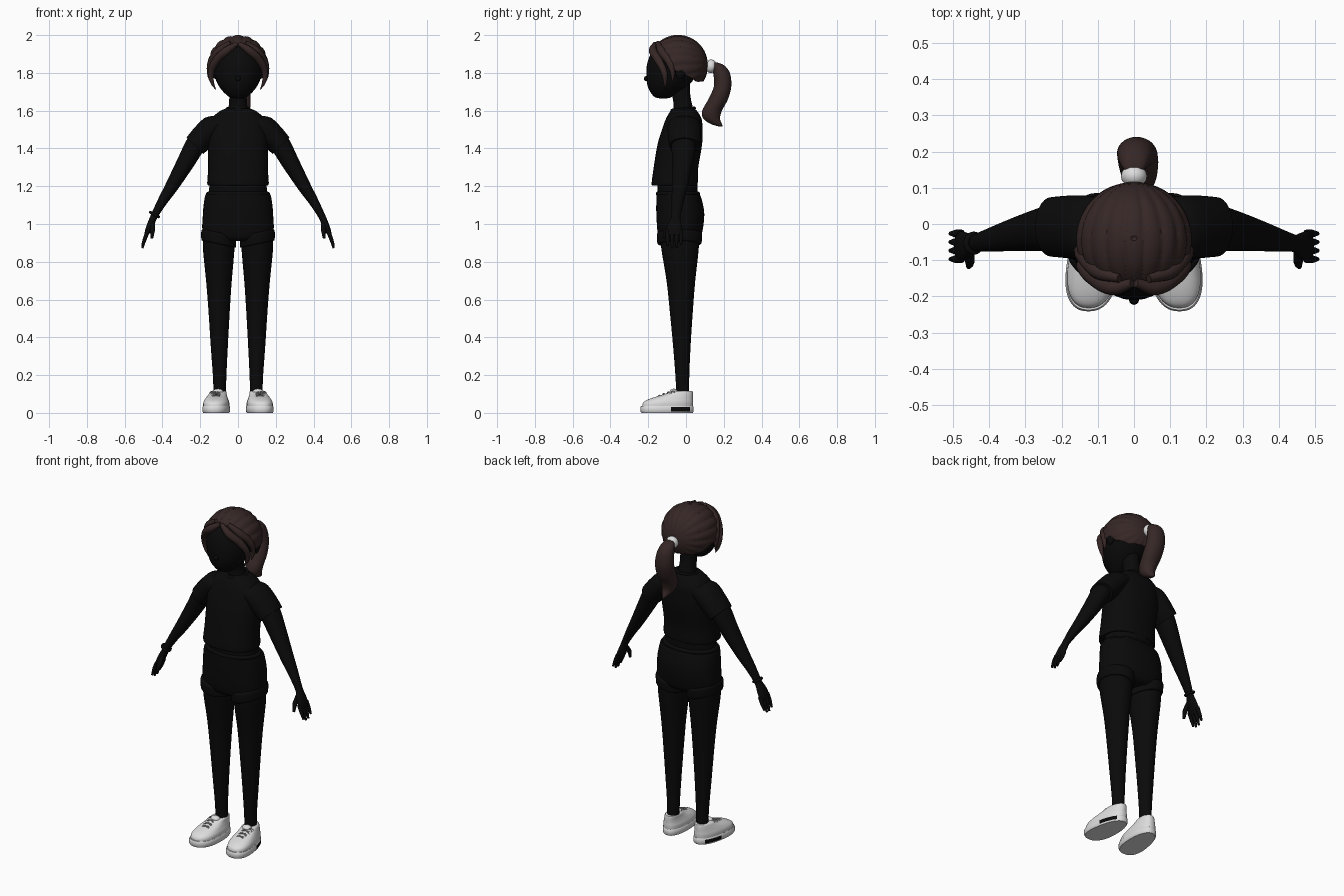
import bpy, bmesh, math
from mathutils import Vector

cube = bpy.data.objects.get("Cube")
if cube:
    bpy.data.objects.remove(cube, do_unlink=True)
made = []


def material(name, rgb):
    m = bpy.data.materials.new(name)
    m.use_nodes = True
    m.diffuse_color = (*rgb, 1)
    bsdf = m.node_tree.nodes["Principled BSDF"]
    bsdf.inputs["Base Color"].default_value = (*rgb, 1)
    bsdf.inputs["Roughness"].default_value = 0.8
    return m


BLACK = material("soft black", (0.003, 0.003, 0.003))
BROWN = material("dark brown hair", (0.036, 0.02, 0.019))
WHITE = material("off white", (0.72, 0.72, 0.72))
GREY = material("lace grey", (0.3, 0.3, 0.3))


def finish(bm, name, *mats):
    bmesh.ops.recalc_face_normals(bm, faces=bm.faces)
    me = bpy.data.meshes.new(name)
    bm.to_mesh(me)
    bm.free()
    ob = bpy.data.objects.new(name, me)
    bpy.context.collection.objects.link(ob)
    for m in mats:
        me.materials.append(m)
    made.append(ob)
    return ob


def catmull(a, b, c, d, t):
    return [0.5 * (2 * q + (r - p) * t + (2 * p - 5 * q + 4 * r - s) * t * t
                   + (3 * q - p - 3 * r + s) * t ** 3) for p, q, r, s in zip(a, b, c, d)]


def loft(name, rows, mat, s=1, u=(1, 0, 0), steps=4, n=28, power=1, taper=0, lean=0, rule=None):
    """Skin elliptical sections (x, y, z, rx, ry); u is the section's wide axis."""
    rings = []
    for i in range(len(rows) - 1):
        quad = (rows[max(i - 1, 0)], rows[i], rows[i + 1], rows[min(i + 2, len(rows) - 1)])
        rings += [catmull(*quad, k / steps) for k in range(steps)]
    rings.append(rows[-1])
    bm, u, loops = bmesh.new(), Vector(u).normalized(), []
    for x, y, z, rx, ry in rings:
        ring = []
        for k in range(n):
            c, w = math.cos(math.tau * k / n), math.sin(math.tau * k / n)
            c = math.copysign(abs(c) ** power, c)
            w = math.copysign(abs(w) ** power, w)
            p = Vector((x, y, z)) + u * c * rx * (1 - taper * w) + Vector((0, w * ry, 0))
            ring.append(bm.verts.new((s * (p.x + lean * p.y), p.y, p.z)))
        loops.append(ring)
    for a, b in zip(loops, loops[1:]):
        for k in range(n):
            bm.faces.new((a[k - 1], a[k], b[k], b[k - 1]))
    bm.faces.new(loops[0])
    bm.faces.new(loops[-1])
    mats = mat if isinstance(mat, tuple) else (mat,)
    if rule:
        for f in bm.faces:
            f.material_index = rule(f.calc_center_median())
    return finish(bm, name, *mats)


def ball(name, centre, radii, mat):
    bm = bmesh.new()
    bmesh.ops.create_uvsphere(bm, u_segments=24, v_segments=16, radius=1)
    for v in bm.verts:
        v.co = Vector(centre) + Vector(a * b for a, b in zip(v.co, radii))
    return finish(bm, name, mat)


def strand(name, points, mat, s=1):
    """Tapered round strand through points (x, y, z, radius)."""
    cu = bpy.data.curves.new(name, "CURVE")
    cu.dimensions, cu.bevel_depth, cu.bevel_resolution = "3D", 1, 3
    cu.resolution_u, cu.use_fill_caps = 6, True
    sp = cu.splines.new("BEZIER")
    sp.bezier_points.add(len(points) - 1)
    for bp, (x, y, z, r) in zip(sp.bezier_points, points):
        bp.co, bp.radius = (s * x, y, z), r
        bp.handle_left_type = bp.handle_right_type = "AUTO"
    cu.materials.append(mat)
    ob = bpy.data.objects.new(name, cu)
    bpy.context.collection.objects.link(ob)


def torus(name, centre, axis, big, small, mat, squash=1):
    rot = Vector((0, 0, 1)).rotation_difference(Vector(axis))
    bm, n, m = bmesh.new(), 28, 10
    grid = []
    for i in range(n):
        a = math.tau * i / n
        for j in range(m):
            b = math.tau * j / m
            r = big + small * math.cos(b)
            p = Vector((r * math.cos(a), r * math.sin(a), squash * small * math.sin(b)))
            grid.append(bm.verts.new(Vector(centre) + rot @ p))
    for i in range(n):
        for j in range(m):
            ids = (i * m + j, (i + 1) % n * m + j, (i + 1) % n * m + (j + 1) % m, i * m + (j + 1) % m)
            bm.faces.new([grid[k] for k in ids])
    return finish(bm, name, mat)


# Head and neck
loft("head", [(0, -.12, 1.665, .02, .02), (0, -.12, 1.675, .05, .05), (0, -.1, 1.72, .095, .1),
              (0, -.08, 1.78, .123, .13), (0, -.065, 1.85, .132, .14), (0, -.055, 1.92, .12, .12),
              (0, -.05, 1.97, .06, .06)], BLACK)
ball("nose", (0, -.208, 1.77), (.014, .015, .014), BLACK)
loft("neck", [(0, -.015, 1.57, .065, .06), (0, -.015, 1.62, .05, .05), (0, -.025, 1.68, .046, .048),
              (0, -.035, 1.75, .05, .055)], BLACK)


# Hair cap with grooves that gather at the ponytail
def hair_cap():
    bm, n, m = bmesh.new(), 144, 36
    knot = Vector((0, .99, .05)).normalized()
    side, up = Vector((1, 0, 0)), knot.cross(Vector((1, 0, 0)))
    rows = []
    for i in range(n):
        az = math.tau * i / n
        turn = abs((az + math.pi) % math.tau - math.pi)
        # hairline: high in front, ear level at the sides, low at the nape
        edge = math.radians(49 + 52 * min(turn / 1.5, 1) ** 1.6 + 22 * max(0, min((turn - 1.5) / .9, 1)))
        row = []
        for j in range(1, m + 1):
            th = edge * j / m
            d = Vector((math.sin(th) * math.sin(az), -math.sin(th) * math.cos(az), math.cos(th)))
            phi = math.atan2(d.dot(up), d.dot(side))
            fade = math.sqrt(max(0, 1 - d.dot(knot) ** 2))
            bump = 1 + .05 * fade * (abs(math.sin(9 * phi)) ** .6 - .5)
            row.append(bm.verts.new(Vector((0, -.042, 1.84)) + d * .157 * bump))
        rows.append(row)
    top = bm.verts.new((0, -.042, 1.993))
    for a, b in zip(rows, rows[1:] + rows[:1]):
        bm.faces.new((top, a[0], b[0]))
        for j in range(m - 1):
            bm.faces.new((a[j], a[j + 1], b[j + 1], b[j]))
    ob = finish(bm, "hair_cap", BROWN)
    thick = ob.modifiers.new("thickness", "SOLIDIFY")
    thick.thickness, thick.offset = .018, -1


hair_cap()

# Ponytail and its band
loft("ponytail", [(0, .15, 1.855, .018, .015), (0, .17, 1.84, .035, .032), (.003, .188, 1.8, .048, .044),
                  (.008, .194, 1.73, .055, .046), (.012, .17, 1.66, .055, .052),
                  (.015, .138, 1.6, .048, .052), (.017, .135, 1.56, .038, .045),
                  (.018, .16, 1.53, .022, .03), (.018, .187, 1.515, .006, .008)], BROWN)
torus("hair_band", (0, .132, 1.835), (0, 1, -.15), .022, .014, WHITE, 1.5)

# Shirt, waist and shorts
loft("shirt", [(0, -.06, 1.205, .155, .115), (0, -.06, 1.215, .163, .122), (0, -.053, 1.3, .158, .118),
               (0, -.033, 1.42, .16, .118), (0, -.02, 1.5, .16, .107), (0, -.012, 1.555, .142, .095),
               (0, -.012, 1.595, .1, .073), (0, -.015, 1.612, .062, .058)], BLACK, n=40, power=.85)
torus("shirt_collar", (0, -.015, 1.608), (0, -.1, 1), .06, .008, BLACK)
loft("waist", [(0, -.045, 1.12, .155, .105), (0, -.045, 1.25, .15, .105)], BLACK)
loft("shorts", [(0, -.035, .91, .1, .09), (0, -.033, .94, .182, .115), (0, -.03, 1.05, .186, .127),
                (0, -.037, 1.13, .178, .12), (0, -.042, 1.155, .172, .115)], BLACK, n=40, power=.85)
torus("waistband", (0, -.043, 1.16), (0, 0, 1), .105, .012, BLACK)
made[-1].scale = (1.45, 1, 1)

for s, tag in ((1, "left"), (-1, "right")):
    # Ears and locks that frame the face
    ball(tag + "_ear", (s * .143, -.03, 1.805), (.016, .026, .038), BLACK)
    strand(tag + "_front_lock", [(.005, -.163, 1.955, .012), (.06, -.175, 1.918, .022),
                                 (.115, -.145, 1.865, .022), (.143, -.115, 1.8, .017),
                                 (.137, -.11, 1.75, .01), (.118, -.112, 1.712, .002)], BROWN, s)
    strand(tag + "_temple_lock", [(.04, -.15, 1.96, .012), (.1, -.13, 1.915, .022),
                                  (.143, -.085, 1.85, .02), (.152, -.07, 1.79, .011),
                                  (.143, -.075, 1.745, .002)], BROWN, s)

    # Sleeve, arm and hand
    loft(tag + "_sleeve", [(.085, -.01, 1.535, .055, .08), (.13, -.01, 1.515, .066, .088),
                           (.185, -.008, 1.46, .067, .086), (.228, -.008, 1.414, .062, .082)],
         BLACK, s, (.72, 0, .69))
    loft(tag + "_arm", [(.18, -.012, 1.48, .05, .065), (.225, -.012, 1.42, .053, .065),
                        (.275, -.018, 1.33, .047, .056), (.35, -.033, 1.2, .035, .042),
                        (.4, -.044, 1.12, .026, .032), (.442, -.053, 1.045, .019, .024),
                        (.455, -.056, 1.015, .019, .028)], BLACK, s, (.87, 0, .49))
    loft(tag + "_palm", [(.448, -.055, 1.035, .017, .023), (.462, -.06, 1.0, .018, .036),
                         (.477, -.062, .965, .015, .042), (.487, -.062, .94, .01, .036)],
         BLACK, s, (.9, 0, .4))
    for i, drop in enumerate((.885, .872, .874, .892)):
        y = -.097 + .0235 * i
        strand(f"{tag}_finger_{i + 1}", [(.476, y, .965, .011), (.492, y, .925, .011),
                                         (.506, y, drop, .006)], BLACK, s)
    strand(tag + "_thumb", [(.453, -.075, 1.005, .013), (.453, -.105, .965, .013),
                            (.456, -.118, .925, .007)], BLACK, s)

    # Leg and shorts cuff
    loft(tag + "_leg", [(.1, -.035, .98, .08, .1), (.102, -.032, .88, .084, .1), (.101, -.027, .7, .068, .076),
                        (.1, -.025, .55, .057, .062), (.099, -.022, .35, .045, .046),
                        (.097, -.019, .18, .035, .036), (.097, -.017, .07, .033, .034)], BLACK, s)
    loft(tag + "_shorts_cuff", [(.101, -.035, .893, .088, .108), (.102, -.035, .9, .094, .117),
                                (.102, -.034, .945, .094, .12), (.1, -.033, .955, .086, .112)],
         BLACK, s, (.97, 0, .2))

    # Shoe: sole with a dark heel patch, upper, tongue and laces
    def patch(c, s=s):
        return int(s * c.x > .115 and -.075 < c.y < .02 and .008 < c.z < .03)

    shoe = dict(s=s, taper=.14, lean=-.09, n=64, power=.85)
    loft(tag + "_shoe_sole", [(.104, -.1, 0, .066, .136), (.104, -.1, .008, .071, .141),
                              (.104, -.1, .03, .071, .141), (.104, -.1, .037, .067, .137)],
         (WHITE, BLACK), steps=1, rule=patch, **shoe)
    loft(tag + "_shoe_upper", [(.104, -.098, .03, .066, .134), (.104, -.094, .055, .066, .132),
                               (.104, -.077, .075, .058, .114), (.103, -.045, .095, .048, .082),
                               (.101, -.026, .11, .042, .062), (.1, -.02, .115, .037, .054)], WHITE, **shoe)
    ball(tag + "_shoe_tongue", (s * .105, -.065, .112), (.028, .022, .016), WHITE)
    for i in range(4):
        y, z = -.15 + .024 * i, .09 + .0085 * i
        for k in (-1, 1):
            strand(f"{tag}_lace_{i + 1}_{'a' if k > 0 else 'b'}",
                   [(.115 - k * .034, y, z - .012, .0035), (.115, y + .008, z + .003, .0035),
                    (.115 + k * .034, y + .016, z - .008, .0035)], GREY, s)

torus("right_bracelet", (-.442, -.053, 1.05), (-.49, 0, -.87), .024, .008, BLACK)

# Smooth shading that keeps hems and sole edges crisp
bpy.ops.object.select_all(action="DESELECT")
for ob in made:
    ob.select_set(True)
bpy.context.view_layer.objects.active = made[0]
bpy.ops.object.shade_smooth_by_angle(angle=math.radians(40))
